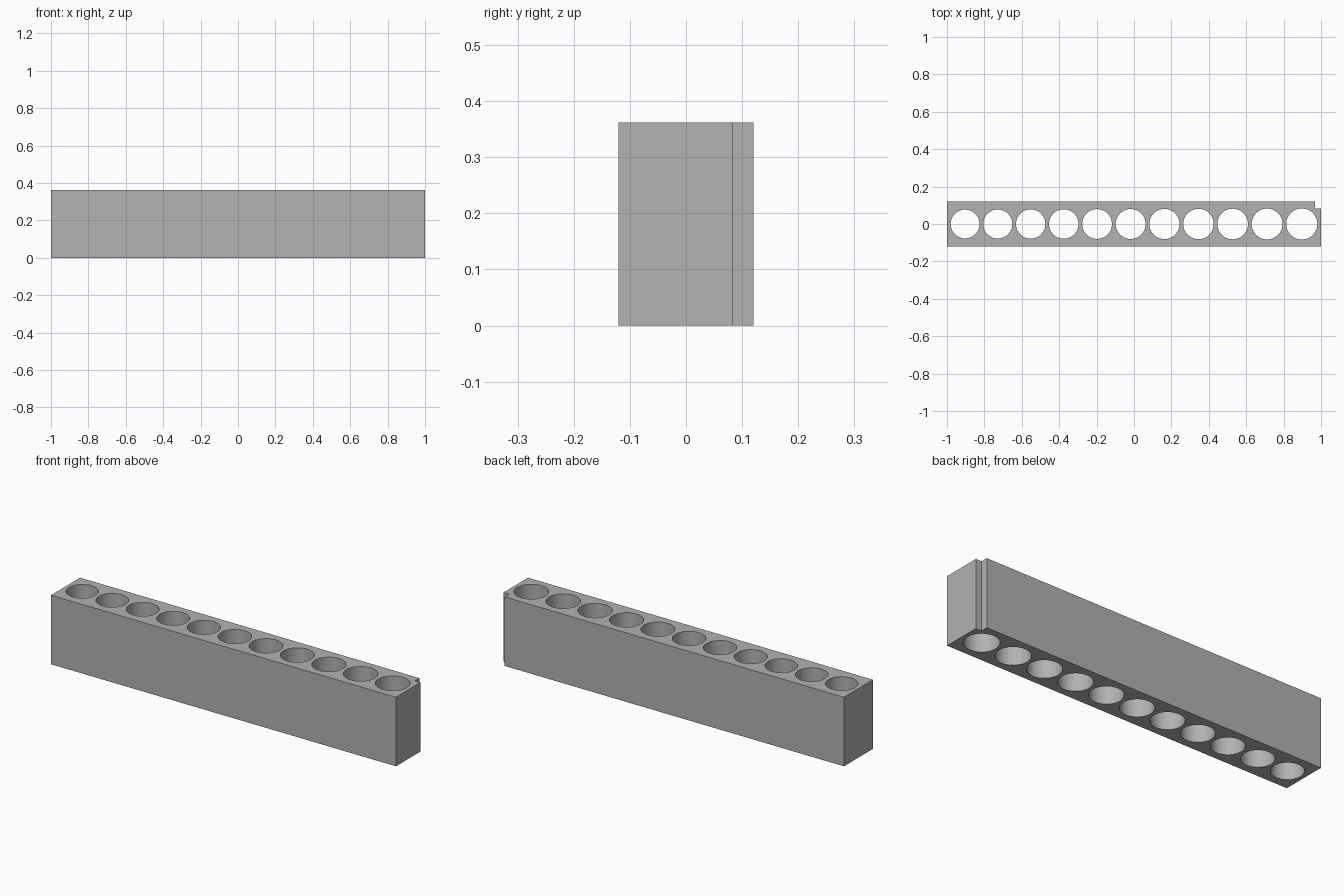
import bpy
import bmesh

default = bpy.data.objects.get("Cube")
if default:
    bpy.data.objects.remove(default, do_unlink=True)

HEIGHT, HALF_DEPTH = 0.362, 0.12
NOTCH_X, NOTCH_Y = 0.967, 0.083
HOLES, FIRST_R, LAST_R = 11, 0.077, 0.083

grey = bpy.data.materials.new("plain_grey")
grey.use_nodes = True
colour = (0.445, 0.445, 0.445, 1)
grey.diffuse_color = colour
grey.node_tree.nodes["Principled BSDF"].inputs["Base Color"].default_value = colour


def prism(bm, outline, bottom, top):
    """Extrude a counter-clockwise outline straight up."""
    face = bm.faces.new([bm.verts.new((x, y, bottom)) for x, y in outline])
    result = bmesh.ops.extrude_face_region(bm, geom=[face])
    raised = [g for g in result["geom"] if isinstance(g, bmesh.types.BMVert)]
    bmesh.ops.translate(bm, verts=raised, vec=(0, 0, top - bottom))
    bmesh.ops.recalc_face_normals(bm, faces=bm.faces)


def add_object(name, bm):
    mesh = bpy.data.meshes.new(name)
    bm.to_mesh(mesh)
    bm.free()
    mesh.materials.append(grey)
    obj = bpy.data.objects.new(name, mesh)
    bpy.context.collection.objects.link(obj)
    return obj


# Block with a full-height notch in its back left corner
bm = bmesh.new()
prism(bm, [(-1, -HALF_DEPTH), (1, -HALF_DEPTH), (1, NOTCH_Y),
           (NOTCH_X, NOTCH_Y), (NOTCH_X, HALF_DEPTH), (-1, HALF_DEPTH)], 0, HEIGHT)
block = add_object("holder_block", bm)

# Row of through holes, each slightly wider than the last, with equal walls
radii = [FIRST_R + (LAST_R - FIRST_R) * i / (HOLES - 1) for i in range(HOLES)]
wall = (2 - 2 * sum(radii)) / (HOLES + 1)
bm = bmesh.new()
x = -1
for r in radii:
    x += wall + r
    made = bmesh.ops.create_cone(bm, cap_ends=True, segments=64, radius1=r,
                                 radius2=r, depth=HEIGHT * 2)
    bmesh.ops.translate(bm, verts=made["verts"], vec=(x, 0, HEIGHT / 2))
    x += r
cutter = add_object("hole_cutter", bm)
cutter.hide_render = True

# Cut the holes and smooth their walls
cut = block.modifiers.new("holes", "BOOLEAN")
cut.operation = "DIFFERENCE"
cut.solver = "EXACT"
cut.object = cutter
bpy.ops.object.select_all(action="DESELECT")
block.select_set(True)
bpy.context.view_layer.objects.active = block
bpy.ops.object.modifier_apply(modifier=cut.name)
bpy.data.objects.remove(cutter, do_unlink=True)
bpy.ops.object.shade_smooth_by_angle()
